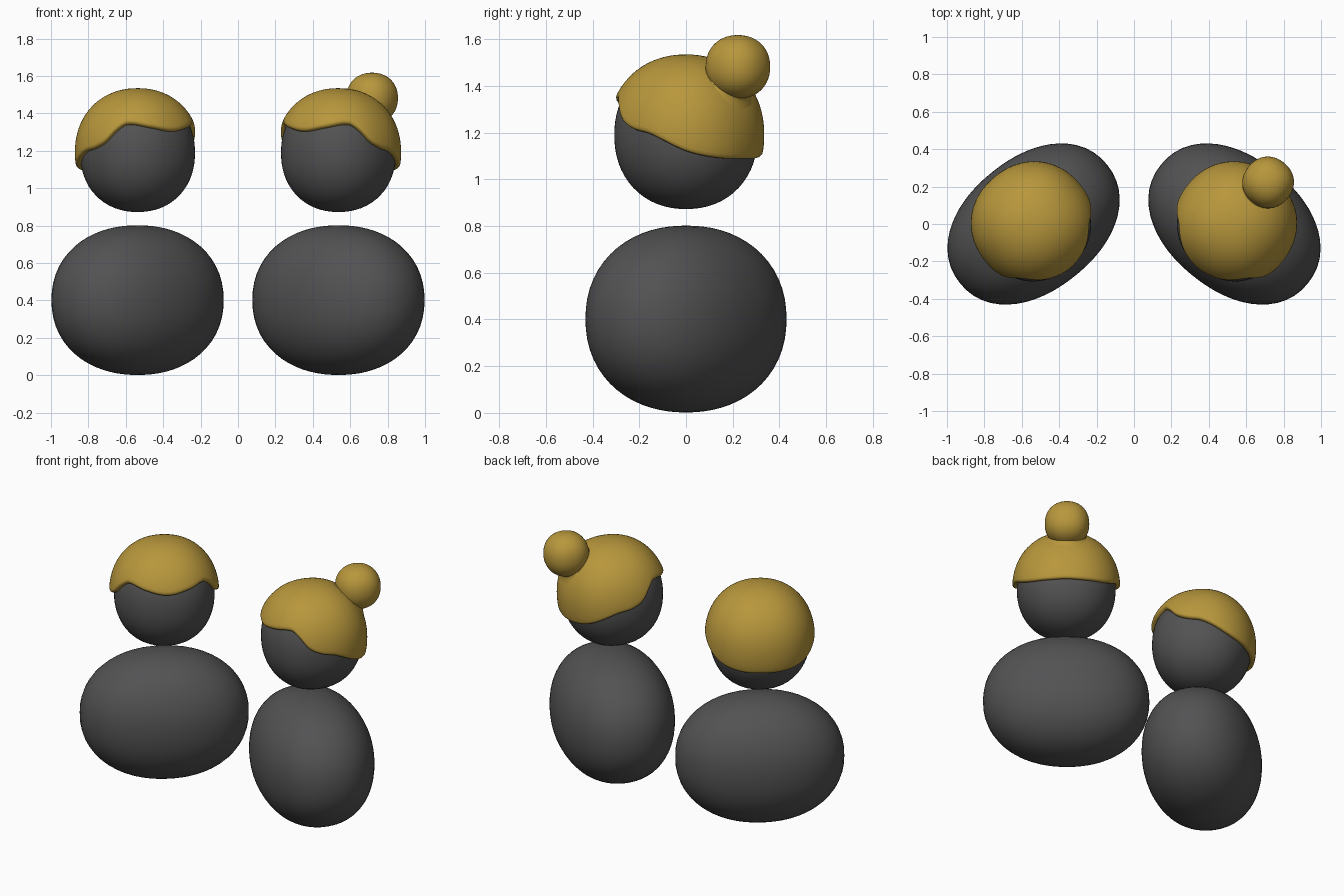
import bpy, bmesh
from math import sin, cos, pi, radians, degrees, acos
from mathutils import Vector, Matrix

if "Cube" in bpy.data.objects:
    bpy.data.objects.remove(bpy.data.objects["Cube"])

P = 2.15                          # slightly boxy ellipsoids
HEAD = Vector((0.30, 0.30, 0.317))
HEAD_Z = 1.19


def material(name, rgb):
    m = bpy.data.materials.new(name)
    m.diffuse_color = (*rgb, 1)
    m.use_nodes = True
    m.node_tree.nodes["Principled BSDF"].inputs["Base Color"].default_value = m.diffuse_color
    return m


GREY = material("dark_grey", (0.085, 0.085, 0.088))
GOLD = material("gold", (0.48, 0.31, 0.045))


def surface(d, size):
    """Point of a soft superellipsoid in the direction d."""
    k = sum(abs(d[i] / size[i]) ** P for i in range(3)) ** (-1 / P)
    return d * k


def finish(bm, name, mat, place):
    bmesh.ops.recalc_face_normals(bm, faces=bm.faces)
    for f in bm.faces:
        f.smooth = True
    me = bpy.data.meshes.new(name)
    bm.to_mesh(me)
    bm.free()
    me.materials.append(mat)
    ob = bpy.data.objects.new(name, me)
    ob.matrix_world = place
    bpy.context.collection.objects.link(ob)
    return ob


def blob(name, size, centre, mat, place):
    bm = bmesh.new()
    bmesh.ops.create_uvsphere(bm, u_segments=64, v_segments=32, radius=1)
    for v in bm.verts:
        v.co = surface(v.co.copy(), size) + Vector(centre)
    return finish(bm, name, mat, place)


def skin(bm, rings):
    """Bridge closed rings of vertices."""
    n = len(rings[0])
    for a, b in zip(rings, rings[1:]):
        for i in range(n):
            j = (i + 1) % n
            bm.faces.new((a[i], a[j], b[j], b[i]))


# hairline height against angle away from the face centre
LINE = [(-25, 1.328), (0, 1.31), (25, 1.328), (50, 1.345), (61, 1.31), (72, 1.25), (85, 1.215),
        (100, 1.195), (130, 1.118), (155, 1.09), (180, 1.085), (205, 1.09)]


def hairline(a):
    for i in range(1, len(LINE) - 2):
        (x0, y0), (x1, y1), (x2, y2), (x3, y3) = LINE[i - 1:i + 3]
        if a <= x2 + 1e-6:
            break
    h = x2 - x1
    t = (a - x1) / h
    m1, m2 = (y2 - y0) / (x2 - x0) * h, (y3 - y1) / (x3 - x1) * h
    return ((2*t**3 - 3*t**2 + 1) * y1 + (t**3 - 2*t**2 + t) * m1
            + (3*t**2 - 2*t**3) * y2 + (t**3 - t**2) * m2)


def hair(name, place):
    bm = bmesh.new()
    n, rows = 120, 22
    # main sheet, then a rounded rim tucked into the head
    steps = [(k / rows, -0.07, 0.028) for k in range(1, rows + 1)]
    steps += [(1, -0.035, 0.027), (1, -0.012, 0.022), (1, 0, 0.013), (1, 0, 0.004), (1, -0.015, -0.01)]
    rings = []
    for f, shift, off in steps:
        ring = []
        for i in range(n):
            a = 2 * pi * i / n
            end = acos((hairline(degrees(min(a, 2 * pi - a))) - HEAD_Z) / 0.33)
            th = f * (end + shift)
            d = Vector((sin(th) * sin(a), -sin(th) * cos(a), cos(th)))
            ring.append(bm.verts.new(surface(d, HEAD) + d * off + Vector((0, 0, HEAD_Z))))
        rings.append(ring)
    skin(bm, rings)
    top = bm.verts.new((0, 0, HEAD_Z + HEAD.z + 0.028))
    for i in range(n):
        bm.faces.new((top, rings[0][(i + 1) % n], rings[0][i]))
    return finish(bm, name, GOLD, place)


def bun_neck(name, place):
    # concave collar between bun and hair, turned around the head-to-bun axis
    bm = bmesh.new()
    rings = []
    for r, h in [(0.118, 0.345), (0.114, 0.338), (0.113, 0.331), (0.117, 0.324), (0.126, 0.317), (0.142, 0.305)]:
        rings.append([bm.verts.new((r * cos(2*pi*i/48), r * sin(2*pi*i/48), h)) for i in range(48)])
    skin(bm, rings)
    turn = Vector((0, 0.288, 0.292)).to_track_quat('Z', 'Y').to_matrix().to_4x4()
    return finish(bm, name, GOLD, place @ Matrix.Translation((0, 0, HEAD_Z)) @ turn)


# two figures turned towards each other
for side, s in (("left", -1), ("right", 1)):
    place = Matrix.Translation((0.537 * s, 0, 0)) @ Matrix.Rotation(radians(-39 * s), 4, 'Z')
    blob(side + "_body", (0.505, 0.355, 0.40), (0, 0, 0.402), GREY, place)
    blob(side + "_head", HEAD, (0, 0, HEAD_Z), GREY, place)
    hair(side + "_hair", place)
    if s > 0:
        blob("hair_bun", (0.135, 0.135, 0.136), (0, 0.286, 1.482), GOLD, place)
        bun_neck("hair_bun_neck", place)
